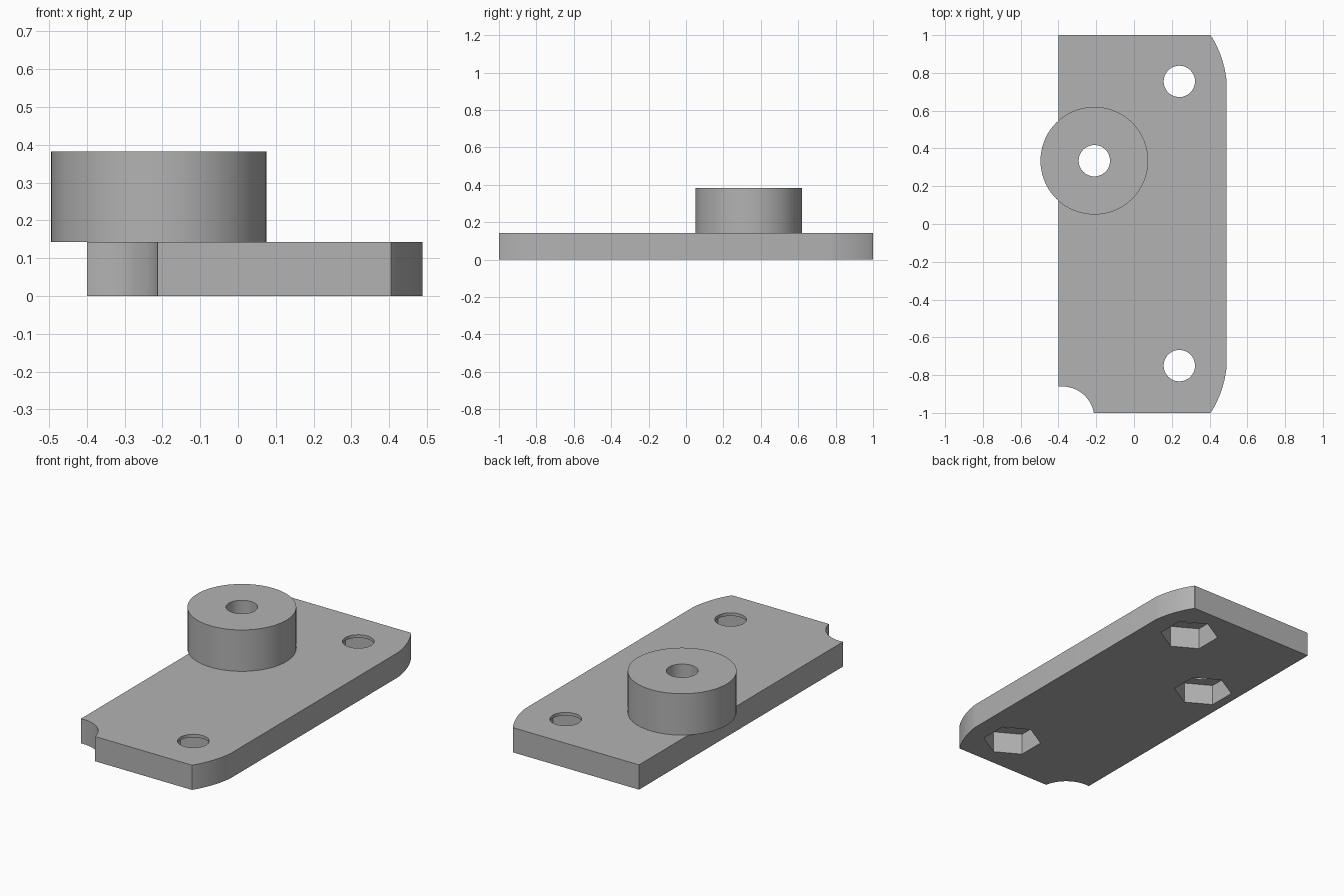
import bpy
import bmesh
import math

if "Cube" in bpy.data.objects:
    bpy.data.objects.remove(bpy.data.objects["Cube"])

T = 0.143          # plate thickness
TOP = 0.382        # top of the boss
BOSS = (-0.21, 0.335)
HOLES = [(0.24, 0.755), (0.24, -0.75), BOSS]

grey = bpy.data.materials.new("grey")
grey.diffuse_color = (0.45, 0.45, 0.45, 1)
grey.use_nodes = True
grey.node_tree.nodes["Principled BSDF"].inputs["Base Color"].default_value = grey.diffuse_color


def prism(name, outline, z0, z1):
    """Extrude a counter-clockwise outline from z0 to z1."""
    bm = bmesh.new()
    face = bm.faces.new([bm.verts.new((x, y, z0)) for x, y in outline])
    up = bmesh.ops.extrude_face_region(bm, geom=[face])["geom"]
    bmesh.ops.translate(bm, vec=(0, 0, z1 - z0),
                        verts=[v for v in up if isinstance(v, bmesh.types.BMVert)])
    bmesh.ops.recalc_face_normals(bm, faces=bm.faces)
    mesh = bpy.data.meshes.new(name)
    bm.to_mesh(mesh)
    bm.free()
    mesh.materials.append(grey)
    ob = bpy.data.objects.new(name, mesh)
    bpy.context.collection.objects.link(ob)
    return ob


def arc(cx, cy, r, a0, a1, n):
    angles = [math.radians(a0 + (a1 - a0) * i / n) for i in range(n + 1)]
    return [(cx + r * math.cos(a), cy + r * math.sin(a)) for a in angles]


def ngon(c, r, n, start=0):
    return arc(*c, r, start, start + 360, n)[:-1]


def combine(target, other, operation):
    """Apply a boolean and discard the helper object."""
    mod = target.modifiers.new("boolean", 'BOOLEAN')
    mod.operation, mod.solver, mod.object = operation, 'EXACT', other
    bpy.context.view_layer.objects.active = target
    bpy.ops.object.modifier_apply(modifier=mod.name)
    bpy.data.objects.remove(other)


# Plate outline: bowed right-hand corners and a round bite at front left
corner = arc(-0.07, 0.70, 0.563, 7.1, 32.4, 12)
outline = ([(x, -y) for x, y in reversed(corner)] + corner
           + [(corner[-1][0], 1), (-0.4, 1)]
           + arc(-0.38, -1.03, 0.17, 96.8, 10.2, 16))
outline[0] = (outline[0][0], -1)
outline[len(corner) * 2 - 1] = (outline[len(corner) * 2 - 1][0], 0.999)
plate = prism("mounting_plate", outline, 0, T)

# Round boss overhanging the left edge
combine(plate, prism("boss", ngon(BOSS, 0.285, 72), T, TOP), 'UNION')

# Bolt holes with hexagonal nut pockets underneath
for c in HOLES:
    depth = 0.12 if c == BOSS else 0.125
    combine(plate, prism("bolt_cutter", ngon(c, 0.083, 48), -0.1, 0.5), 'DIFFERENCE')
    combine(plate, prism("nut_cutter", ngon(c, 0.157, 6, 30), -0.1, depth), 'DIFFERENCE')

# Smooth round walls, crisp edges
bpy.ops.object.select_all(action='DESELECT')
plate.select_set(True)
bpy.context.view_layer.objects.active = plate
bpy.ops.object.shade_smooth_by_angle(angle=math.radians(20))
